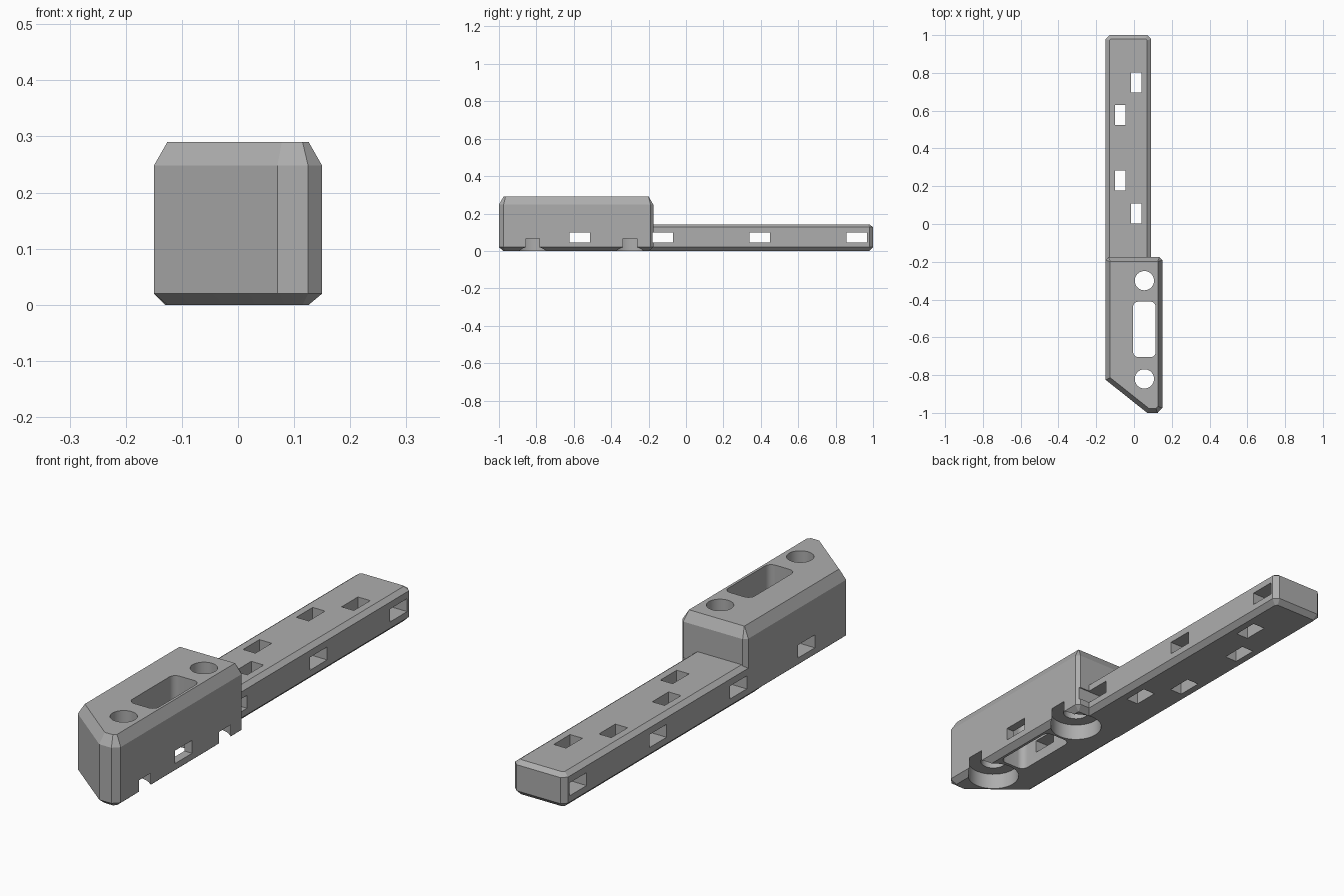
import bpy, bmesh, math
from mathutils import Vector

cube = bpy.data.objects.get("Cube")
if cube:
    bpy.data.objects.remove(cube, do_unlink=True)

grey = bpy.data.materials.new("plain grey")
grey.use_nodes = True
COLOUR = (0.42, 0.42, 0.42, 1)
grey.diffuse_color = COLOUR
grey.node_tree.nodes["Principled BSDF"].inputs["Base Color"].default_value = COLOUR


def inset(outline, d):
    """Move every edge of a counter-clockwise outline inward by d."""
    result = []
    for i, point in enumerate(outline):
        p = Vector(point)
        a = (p - Vector(outline[i - 1])).normalized()
        b = (Vector(outline[(i + 1) % len(outline)]) - p).normalized()
        na, nb = Vector((-a.y, a.x)), Vector((-b.y, b.x))
        result.append(p + (na + nb) * d / (1 + na.dot(nb)))
    return result


def prism(name, layers):
    """Stack (outline, height) layers into a closed solid."""
    bm = bmesh.new()
    rings = [[bm.verts.new((p[0], p[1], z)) for p in o] for o, z in layers]
    bm.faces.new(rings[0][::-1])
    bm.faces.new(rings[-1])
    for low, high in zip(rings, rings[1:]):
        for i in range(len(low)):
            j = (i + 1) % len(low)
            bm.faces.new((low[i], low[j], high[j], high[i]))
    mesh = bpy.data.meshes.new(name)
    bm.to_mesh(mesh)
    bm.free()
    mesh.materials.append(grey)
    obj = bpy.data.objects.new(name, mesh)
    bpy.context.collection.objects.link(obj)
    return obj


def chamfered(name, outline, top, low, drop, d):
    return prism(name, [(inset(outline, d), 0), (outline, low),
                        (outline, top - drop), (inset(outline, d), top)])


def rounded(x, y, hx, hy, r, steps=8):
    """Outline of a rectangle with rounded corners."""
    points = []
    for q, (sx, sy) in enumerate(((1, 1), (-1, 1), (-1, -1), (1, -1))):
        for k in range(steps + 1):
            t = math.pi / 2 * (q + k / steps)
            points.append((x + sx * (hx - r) + r * math.cos(t),
                           y + sy * (hy - r) + r * math.sin(t)))
    return points


def circle(x, y, r, n=48):
    return [(x + r * math.cos(math.tau * i / n),
             y + r * math.sin(math.tau * i / n)) for i in range(n)]


def box(x, y, hx, hy):
    return [(x - hx, y - hy), (x + hx, y - hy), (x + hx, y + hy), (x - hx, y + hy)]


def combine(target, other, operation):
    mod = target.modifiers.new(operation.lower(), 'BOOLEAN')
    mod.operation = operation
    mod.solver = 'EXACT'
    mod.object = other
    bpy.context.view_layer.objects.active = target
    bpy.ops.object.modifier_apply(modifier=mod.name)
    bpy.data.objects.remove(other, do_unlink=True)


# Tall head block with a slanted nose
head = [(-0.15, -0.825), (0.07, -1), (0.125, -1), (0.15, -0.975),
        (0.15, -0.19), (0.135, -0.175), (-0.135, -0.175), (-0.15, -0.19)]
body = chamfered("bracket", head, 0.29, 0.02, 0.042, 0.024)

# Low arm, its start buried in the head
arm = [(-0.15, -0.28), (0.09, -0.28), (0.09, 0.98), (0.07, 1), (-0.13, 1), (-0.15, 0.98)]
combine(body, chamfered("arm", arm, 0.142, 0.02, 0.015, 0.02), 'UNION')

# Screw holes with wide recesses that break out of the side
for y in (-0.82, -0.3):
    combine(body, prism("screw_hole", [(circle(0.055, y, 0.051), -0.1), (circle(0.055, y, 0.051), 0.4)]), 'DIFFERENCE')
    combine(body, prism("screw_recess", [(circle(0.055, y, 0.102), -0.1), (circle(0.055, y, 0.102), 0.067)]), 'DIFFERENCE')

# Rounded pocket through the head
pocket = rounded(0.055, -0.558, 0.06, 0.147, 0.028)
combine(body, prism("pocket", [(pocket, -0.1), (pocket, 0.4)]), 'DIFFERENCE')

# Upright slots through the arm
for x, y in ((0.012, 0.748), (-0.073, 0.576), (-0.073, 0.23), (0.012, 0.056)):
    slot = box(x, y, 0.028, 0.053)
    combine(body, prism("arm_slot", [(slot, -0.1), (slot, 0.3)]), 'DIFFERENCE')

# Cross slots from side to side
for y in (-0.567, -0.125, 0.395, 0.914):
    slot = box(0, y, 0.3, 0.055)
    combine(body, prism("cross_slot", [(slot, 0.046), (slot, 0.099)]), 'DIFFERENCE')

bpy.ops.object.select_all(action='DESELECT')
body.select_set(True)
bpy.context.view_layer.objects.active = body
bpy.ops.object.shade_smooth_by_angle(angle=math.radians(25))
